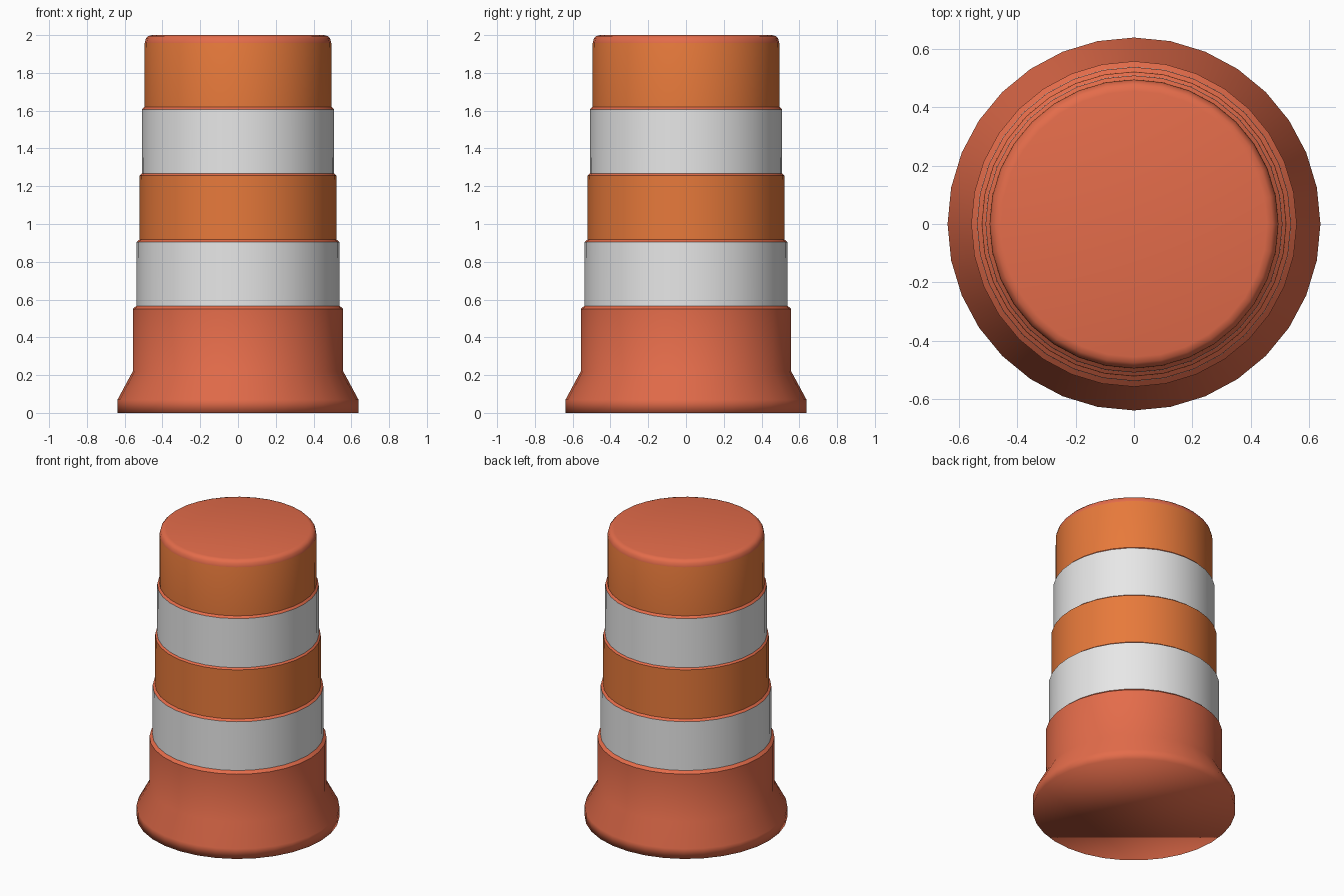
import bpy, bmesh, math

if "Cube" in bpy.data.objects:
    bpy.data.objects.remove(bpy.data.objects["Cube"])

SIDES = 32

def material(name, rgb):
    m = bpy.data.materials.new(name)
    m.diffuse_color = (*rgb, 1)
    m.use_nodes = True
    m.node_tree.nodes["Principled BSDF"].inputs["Base Color"].default_value = m.diffuse_color
    return m

mats = [material("red_orange_plastic", (0.775, 0.15, 0.069)),
        material("orange_reflective", (0.807, 0.195, 0.044)),
        material("white_reflective", (0.80, 0.80, 0.80))]
RED, ORANGE, WHITE = 0, 1, 2

# Profile from the ground up: radius, height, colour of the wall above, sharp ring
profile = [
    (0.638, 0.00, RED, False), (0.638, 0.07, RED, False),       # flared foot
    (0.557, 0.22, RED, False), (0.557, 0.55, RED, True),        # lower body
    (0.538, 0.567, WHITE, True), (0.537, 0.905, RED, True),     # lower white band
    (0.522, 0.917, ORANGE, True), (0.521, 1.257, RED, True),    # middle orange band
    (0.509, 1.267, WHITE, True), (0.508, 1.607, RED, True),     # upper white band
    (0.495, 1.62, ORANGE, True), (0.494, 1.957, RED, False),    # top orange band
    (0.488, 1.981, RED, False), (0.475, 1.995, RED, False),     # rounded rim
    (0.455, 2.00, RED, False),
]

# Barrel: the profile turned around z, closed at both ends
bm = bmesh.new()
rings = []
for r, z, _, _ in profile:
    rings.append([bm.verts.new((r * math.cos(a), r * math.sin(a), z))
                  for a in (i * math.tau / SIDES for i in range(SIDES))])
for k in range(len(rings) - 1):
    for i in range(SIDES):
        j = (i + 1) % SIDES
        f = bm.faces.new((rings[k][i], rings[k][j], rings[k + 1][j], rings[k + 1][i]))
        f.material_index = profile[k][2]
bm.faces.new(rings[0][::-1])
bm.faces.new(rings[-1])
for f in bm.faces:
    f.smooth = True

# Crisp edges where the bands step in
for ring, point in zip(rings, profile):
    if point[3]:
        for i in range(SIDES):
            bm.edges.get((ring[i], ring[(i + 1) % SIDES])).smooth = False

mesh = bpy.data.meshes.new("traffic_barrel")
bm.to_mesh(mesh)
bm.free()
for m in mats:
    mesh.materials.append(m)
bpy.context.collection.objects.link(bpy.data.objects.new("traffic_barrel", mesh))
